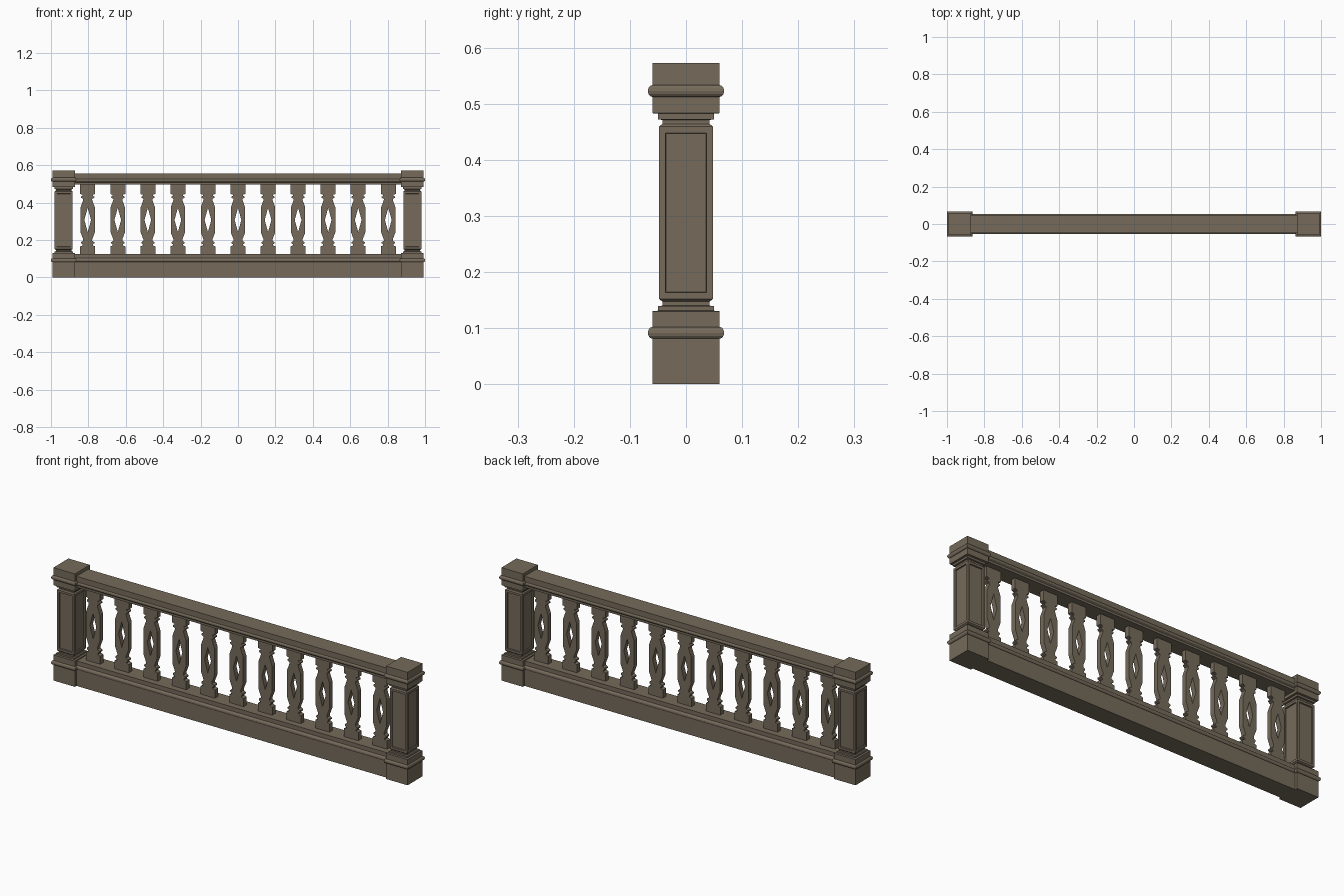
import bpy, bmesh, math
from mathutils import Matrix

if "Cube" in bpy.data.objects:
    bpy.data.objects.remove(bpy.data.objects["Cube"])

stone = bpy.data.materials.new("weathered stone")
stone.diffuse_color = (0.18, 0.147, 0.105, 1)
stone.use_nodes = True
stone.node_tree.nodes["Principled BSDF"].inputs["Base Color"].default_value = stone.diffuse_color


def add_object(name, mesh, loc=(0, 0, 0)):
    ob = bpy.data.objects.new(name, mesh)
    ob.location = loc
    bpy.context.collection.objects.link(ob)
    return ob


def finish(bm, name):
    mesh = bpy.data.meshes.new(name)
    bm.to_mesh(mesh)
    bm.free()
    mesh.materials.append(stone)
    return mesh


def bead(base, out, z0, z1, n=6):
    """Rounded moulding as (half width, z) points."""
    return [(base + (out - base) * math.sin(math.pi * i / n),
             (z0 + z1) / 2 - (z1 - z0) / 2 * math.cos(math.pi * i / n))
            for i in range(n + 1)]


# Post: stacked square rings, with recessed panels on the shaft
def post_mesh():
    profile = ([(.06, 0)] + bead(.06, .068, .081, .102) +
               [(.06, .13), (.05, .131), (.05, .139), (.042, .14), (.042, .147),
                (.048, .152), (.048, .459), (.042, .464), (.042, .471),
                (.05, .472), (.05, .482), (.06, .483)] +
               bead(.06, .068, .512, .533) + [(.06, .572)])
    bm = bmesh.new()
    rings = [[bm.verts.new((sx * w, sy * w, z))
              for sx, sy in ((-1, -1), (1, -1), (1, 1), (-1, 1))]
             for w, z in profile]
    for a, b in zip(rings, rings[1:]):
        for i in range(4):
            j = (i + 1) % 4
            bm.faces.new((a[i], a[j], b[j], b[i]))
    bm.faces.new(rings[0][::-1])
    bm.faces.new(rings[-1])
    bmesh.ops.recalc_face_normals(bm, faces=bm.faces)
    shaft = [f for f in bm.faces if f.calc_area() > .02 and abs(f.normal.z) < .1
             and .25 < f.calc_center_median().z < .35]
    bmesh.ops.inset_individual(bm, faces=shaft, thickness=.016, depth=0)
    bmesh.ops.inset_individual(bm, faces=shaft, thickness=.0015, depth=-.006)
    return finish(bm, "post")


# Rail: moulded cross-section run along x
def rail_mesh(name, half_profile, length=1.78):
    section = half_profile + [(-y, z) for y, z in reversed(half_profile)]
    bm = bmesh.new()
    face = bm.faces.new([bm.verts.new((-length / 2, y, z)) for y, z in section])
    ext = bmesh.ops.extrude_face_region(bm, geom=[face], use_keep_orig=True)
    bmesh.ops.translate(bm, vec=(length, 0, 0),
                        verts=[v for v in ext["geom"] if isinstance(v, bmesh.types.BMVert)])
    bmesh.ops.recalc_face_normals(bm, faces=bm.faces)
    return finish(bm, name)


# Baluster: flat sawn outline with a diamond cut through it
def baluster_mesh():
    half = [(.04, .12), (.04, .166), (.027, .171), (.027, .177), (.035, .182),
            (.035, .189), (.024, .195), (.024, .203), (.038, .24), (.038, .375),
            (.024, .414), (.024, .42), (.035, .426), (.035, .432), (.027, .437),
            (.027, .442), (.04, .446), (.04, .5)]
    outline = half + [(-x, z) for x, z in reversed(half)]
    diamond = [(0, .242), (.018, .307), (0, .372), (-.018, .307)]
    curve = bpy.data.curves.new("baluster_outline", 'CURVE')
    curve.dimensions = '2D'
    curve.fill_mode = 'BOTH'
    curve.extrude = .0125
    for pts in (outline, diamond):
        sp = curve.splines.new('POLY')
        sp.points.add(len(pts) - 1)
        for p, (x, z) in zip(sp.points, pts):
            p.co = (x, z, 0, 1)
        sp.use_cyclic_u = True
    tmp = add_object("baluster_outline", curve)
    mesh = bpy.data.meshes.new_from_object(tmp)
    bpy.data.objects.remove(tmp)
    bm = bmesh.new()
    bm.from_mesh(mesh)
    bmesh.ops.remove_doubles(bm, verts=bm.verts, dist=.0001)
    bmesh.ops.rotate(bm, verts=bm.verts, cent=(0, 0, 0),
                     matrix=Matrix.Rotation(math.pi / 2, 3, 'X'))
    bmesh.ops.recalc_face_normals(bm, faces=bm.faces)
    for f in bm.faces:
        f.smooth = False
    return finish(bm, "baluster")


post = post_mesh()
for side, x in (("left", -.932), ("right", .932)):
    add_object(side + "_post", post, (x, 0, 0))

add_object("bottom_rail", rail_mesh("bottom_rail",
           [(.047, 0)] + bead(.047, .053, .083, .101) + [(.044, .104), (.044, .125)]))
add_object("top_rail", rail_mesh("top_rail",
           [(.044, .497), (.044, .508)] + bead(.047, .053, .511, .527) + [(.047, .555)]))

baluster = baluster_mesh()
for i in range(11):
    add_object("baluster_%02d" % (i + 1), baluster, ((i - 5) * .1607, 0, 0))
